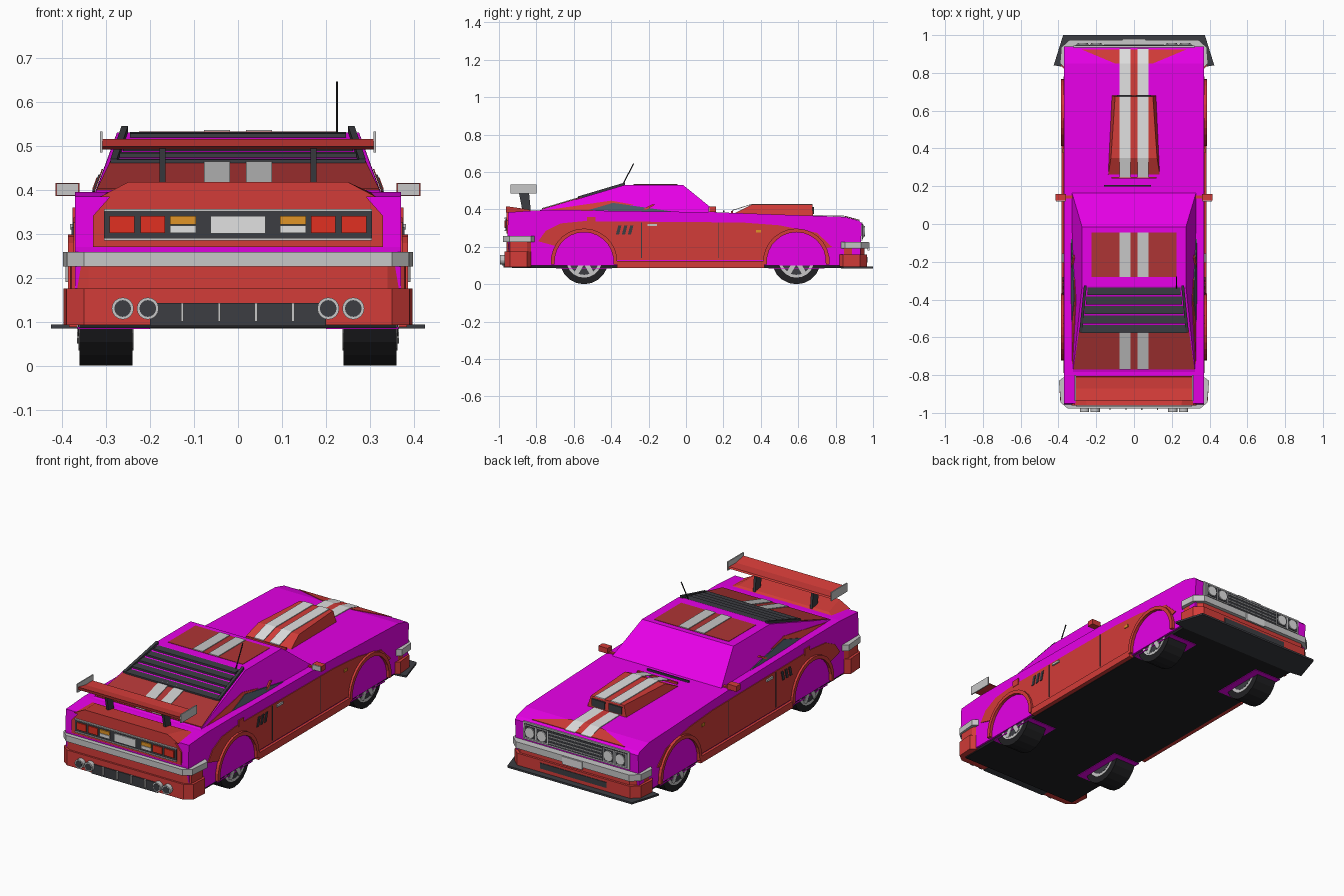
import bpy, bmesh
from math import sin, cos, radians
from mathutils import Vector, Matrix

if "Cube" in bpy.data.objects:
    bpy.data.objects.remove(bpy.data.objects["Cube"])


def material(name, r, g, b):
    m = bpy.data.materials.new(name)
    m.use_nodes = True
    m.diffuse_color = (r, g, b, 1)
    m.node_tree.nodes["Principled BSDF"].inputs["Base Color"].default_value = (r, g, b, 1)
    return m


MAGENTA = material("magenta_paint", .8, 0, .8)
RED = material("red_paint", .65, .045, .04)
DARK_RED = material("dull_red_paint", .42, .035, .035)
WHITE = material("white_stripe", .75, .75, .75)
GREY = material("silver_trim", .57, .57, .57)
CHARCOAL = material("charcoal_plastic", .045, .047, .055)
BLACK = material("black_rubber", .015, .015, .017)
ORANGE = material("amber_lamp", .75, .3, .02)
LAMP = material("red_lamp", .75, .03, .015)
GLASS = material("slate_glass", .07, .1, .13)


def finish(name, bm, mat):
    bmesh.ops.recalc_face_normals(bm, faces=bm.faces)
    mesh = bpy.data.meshes.new(name)
    bm.to_mesh(mesh)
    bm.free()
    mesh.materials.append(mat)
    ob = bpy.data.objects.new(name, mesh)
    bpy.context.scene.collection.objects.link(ob)
    return ob


def loft(name, low, high, mat):
    """Closed solid between two outlines with equal point counts."""
    bm = bmesh.new()
    a = [bm.verts.new(p) for p in low]
    b = [bm.verts.new(p) for p in high]
    bm.faces.new(a)
    bm.faces.new(b)
    n = len(a)
    for i in range(n):
        j = (i + 1) % n
        bm.faces.new((a[i], a[j], b[j], b[i]))
    return finish(name, bm, mat)


def across(name, yz, x0, x1, mat):
    return loft(name, [(x0, y, z) for y, z in yz], [(x1, y, z) for y, z in yz], mat)


def both(name, yz, x0, x1, mat):
    for s, tag in ((1, "left"), (-1, "right")):
        across(f"{name}_{tag}", yz, s * x0, s * x1, mat)


def flat(name, half, z0, z1, mat):
    """Horizontal slab from the +x half of its outline."""
    xy = half + [(-x, y) for x, y in reversed(half)]
    return loft(name, [(x, y, z0) for x, y in xy], [(x, y, z1) for x, y in xy], mat)


def box(name, x0, x1, y0, y1, z0, z1, mat):
    return across(name, [(y0, z0), (y1, z0), (y1, z1), (y0, z1)], x0, x1, mat)


def boxes(name, x0, x1, y0, y1, z0, z1, mat):
    both(name, [(y0, z0), (y1, z0), (y1, z1), (y0, z1)], x0, x1, mat)


def skin(name, line, x0, x1, mat, t=.004):
    """Thin strip lying on a side-view line."""
    across(name, line + [(y, z + t) for y, z in reversed(line)], x0, x1, mat)


def cyl(name, centre, axis, r, depth, mat, sides=16):
    bm = bmesh.new()
    turn = Vector((0, 0, 1)).rotation_difference(Vector(axis)).to_matrix().to_4x4()
    bmesh.ops.create_cone(bm, cap_ends=True, segments=sides, radius1=r, radius2=r,
                          depth=depth, matrix=Matrix.Translation(centre) @ turn)
    return finish(name, bm, mat)


def arc(y, z, r, a0, a1, n=14):
    return [(y + r * cos(radians(a0 + (a1 - a0) * i / n)),
             z + r * sin(radians(a0 + (a1 - a0) * i / n))) for i in range(n + 1)]


# Body shell and floor
across("body", [(-.94, .1), (.93, .1), (.94, .325), (.925, .34), (.85, .36), (.15, .385),
                (-.6, .395), (-.8, .395), (-.95, .385), (-.955, .27)], -.37, .37, MAGENTA)
box("floor", -.36, .36, -.93, .93, .086, .1, BLACK)

# Cabin
loft("cabin", [(-.33, .17, .38), (.33, .17, .38), (.325, -.8, .39), (-.325, -.8, .39)],
     [(-.275, -.015, .53), (.275, -.015, .53), (.275, -.33, .53), (-.275, -.33, .53)], MAGENTA)
for s, tag in ((1, "left"), (-1, "right")):
    def wall(y, z):
        return (s * (.331 - .055 * (z - .38) / .15), y, z)
    for name, pts, mat, t in (
            ("sail_panel", [(-.74, .397), (-.4, .447), (-.28, .425), (-.5, .395)], RED, .003),
            ("quarter_window", [(-.52, .397), (-.39, .435), (-.08, .39), (-.3, .388)], GLASS, .006),
            ("window_divider", [(-.23, .4), (-.18, .428), (-.165, .425), (-.21, .4)], RED, .008)):
        p = [wall(y, z) for y, z in pts]
        loft(f"{name}_{tag}", p, [(x + s * t, y, z) for x, y, z in p], mat)

# Roof and rear deck paint
box("roof_panel", -.225, .225, -.28, -.045, .529, .532, DARK_RED)
REAR = lambda y: .53 + (y + .33) * .298
loft("rear_deck_panel", [(x, y, REAR(y)) for x, y in ((-.29, -.56), (.29, -.56), (.32, -.77), (-.32, -.77))],
     [(x, y, REAR(y) + .004) for x, y in ((-.29, -.56), (.29, -.56), (.32, -.77), (-.32, -.77))], DARK_RED)
for x0, x1 in ((.018, .077), (-.077, -.018)):
    skin("roof_stripe", [(-.28, .532), (-.045, .532)], x0, x1, GREY)
    skin("deck_stripe", [(-.77, REAR(-.77) + .004), (-.56, REAR(-.56) + .004)], x0, x1, GREY)
    skin("hood_stripe", [(.68, .366), (.85, .362), (.93, .34)], x0, x1, WHITE)
    skin("scoop_stripe", [(.245, .392), (.35, .425), (.675, .425)], x0, x1, WHITE)

# Rear window louvres
for i in range(5):
    y = -.335 - i * .05
    w = .245 + i * .008
    across("louvre_slat", [(y, REAR(y) + .002), (y - .042, REAR(y - .042) + .012),
                           (y - .042, REAR(y - .042) + .002), (y - .03, REAR(y - .03))], -w, w, CHARCOAL)
for s in (1, -1):
    ends = [(s * .25, -.325), (s * .265, -.325), (s * .29, -.575), (s * .275, -.575)]
    loft("louvre_rail", [(x, y, REAR(y)) for x, y in ends],
         [(x, y, REAR(y) + .013) for x, y in ends], CHARCOAL)

# Hood scoop, nose paint and wipers
loft("hood_scoop", [(-.14, .24, .37), (.14, .24, .37), (.118, .68, .36), (-.118, .68, .36)],
     [(-.122, .35, .425), (.122, .35, .425), (.1, .675, .425), (-.1, .675, .425)], RED)
box("scoop_back", -.12, .12, .24, .25, .37, .392, RED)
boxes("scoop_mouth", .012, .09, .67, .684, .375, .414, CHARCOAL)
nose = [(-.1, .85, .361), (.1, .85, .361), (.28, .925, .341), (-.28, .925, .341)]
loft("nose_panel", nose, [(x, y, z + .003) for x, y, z in nose], RED)
skin("centre_stripe", [(.68, .366), (.85, .362), (.925, .341)], -.018, .018, RED)
box("wiper", -.16, .09, .198, .206, .385, .395, CHARCOAL)

# Side paint, arch flares, skirts and small side fittings
RY, FY, AZ = -.545, .59, .12
band = [(-.79, .23), (-.75, .285), (-.67, .325), (-.55, .337), (.3, .33), (.5, .315), (.7, .275), (.78, .2)]
band += arc(FY, AZ, .16, 25, 176) + [(.4, .13), (-.37, .13)] + arc(RY, AZ, .16, 4, 150)
both("side_panel", band, .368, .374, RED)
for tag, y in (("rear", RY), ("front", FY)):
    both(tag + "_arch_flare", arc(y, AZ, .178, -5, 185) + arc(y, AZ, .158, 185, -5), .365, .386, RED)
boxes("side_skirt", .36, .384, -.37, .42, .088, .125, RED)
for i in range(3):
    y = -.375 + i * .032
    both("side_vent", [(y, .265), (y + .017, .265), (y + .03, .315), (y + .013, .315)], .37, .378, CHARCOAL)
boxes("door_handle", .37, .382, -.205, -.155, .31, .322, GREY)
boxes("side_scoop", .365, .376, -.53, -.485, .325, .36, RED)
boxes("side_marker", .37, .378, .375, .4, .277, .291, ORANGE)
for y in (-.24, .17):
    boxes("door_gap", .37, .3755, y, y + .004, .14, .33, CHARCOAL)
boxes("mirror", .36, .415, .125, .16, .386, .415, RED)
boxes("mirror_glass", .362, .412, .12, .126, .387, .414, GREY)
boxes("mirror_arm", .325, .365, .135, .15, .38, .392, RED)

# Wheels
for s in (1, -1):
    for y in (RY, FY):
        cyl("tyre", (s * .3, y, .13), (1, 0, 0), .13, .12, BLACK, 20)
        cyl("rim", (s * .3, y, .13), (1, 0, 0), .095, .124, GREY, 20)
        cyl("rim_recess", (s * .3, y, .13), (1, 0, 0), .08, .126, CHARCOAL, 20)
        for k in range(6):
            d = Vector((0, cos(k * 1.0472), sin(k * 1.0472)))
            n = Vector((0, -d.z, d.y)) * .012
            c = Vector((s * .36, y, .13))
            pts = [c + n, c - n, c + d * .085 - n, c + d * .085 + n]
            loft("spoke", pts, [p + Vector((s * .006, 0, 0)) for p in pts], GREY)
        box("wheel_well", s * .2, s * .365, y - .15, y + .15, .083, .088, MAGENTA)

# Tail panel and lights
tail = [(-.33, .27), (.33, .27), (.33, .34), (.29, .385), (-.29, .385), (-.33, .34)]
loft("tail_panel", [(x, -.945, z) for x, z in tail], [(x, -.96, z) for x, z in tail], RED)
box("tail_light_panel", -.305, .305, -.964, -.95, .29, .35, CHARCOAL)
for z in (.284, .35):
    box("tail_trim", -.305, .305, -.97, -.95, z, z + .006, GREY)
boxes("outer_tail_lamp", .235, .292, -.97, -.95, .302, .34, LAMP)
boxes("inner_tail_lamp", .166, .222, -.97, -.95, .302, .34, LAMP)
boxes("turn_lamp", .095, .155, -.97, -.95, .321, .34, ORANGE)
boxes("reverse_lamp", .095, .155, -.97, -.95, .301, .319, WHITE)
box("rear_plate", -.063, .063, -.969, -.95, .3, .34, WHITE)

# Rear bumper, valance, diffuser and exhausts
flat("rear_bumper", [(.37, -.81), (.398, -.83), (.388, -.945), (.35, -.978)], .225, .258, GREY)
flat("rear_apron", [(.37, -.83), (.382, -.85), (.378, -.94), (.34, -.96)], .175, .225, RED)
flat("rear_valance", [(.37, -.83), (.396, -.85), (.39, -.94), (.35, -.97)], .092, .175, RED)
box("diffuser", -.2, .2, -.975, -.9, .09, .143, CHARCOAL)
for i in range(4):
    x = -.127 + i * .084
    box("diffuser_fin", x - .003, x + .003, -.985, -.9, .1, .143, GREY)
for x in (-.262, -.205, .205, .262):
    cyl("exhaust_pipe", (x, -.955, .13), (0, 1, 0), .025, .078, GREY)
    cyl("exhaust_bore", (x, -.955, .13), (0, 1, 0), .019, .08, CHARCOAL)

# Lip spoiler, wing and aerial
loft("lip_spoiler", [(-.31, -.82, .39), (.31, -.82, .39), (.315, -.962, .383), (-.315, -.962, .383)],
     [(-.27, -.84, .4), (.27, -.84, .4), (.25, -.962, .417), (-.25, -.962, .417)], RED)
across("wing", [(-.935, .515), (-.93, .498), (-.87, .491), (-.805, .495), (-.81, .503), (-.87, .502)],
       -.31, .31, RED)
boxes("wing_end_plate", .308, .314, -.937, -.8, .485, .532, GREY)
both("wing_support", [(-.875, .395), (-.83, .395), (-.84, .498), (-.895, .498)], .165, .178, CHARCOAL)
cyl("aerial", (.225, -.31, .587), (0, .06, .115), .003, .13, BLACK, 6)

# Grille and headlights
box("grille_surround", -.32, .32, .92, .944, .235, .33, GREY)
box("grille", -.31, .31, .92, .947, .243, .322, CHARCOAL)
for i in range(4):
    box("grille_bar", -.16, .16, .94, .951, .253 + i * .018, .257 + i * .018, GREY)
for x in (-.272, -.2, .2, .272):
    box("headlight_frame", x - .034, x + .034, .93, .95, .247, .319, GREY)
    box("headlight_bezel", x - .03, x + .03, .93, .952, .252, .314, CHARCOAL)
    cyl("headlight", (x, .945, .283), (0, 1, 0), .028, .026, WHITE)

# Front bumper, plate, valance and splitter
flat("front_bumper", [(.37, .83), (.392, .85), (.385, .935), (.34, .975)], .19, .225, GREY)
box("front_plate", -.06, .06, .97, .98, .18, .222, WHITE)
flat("front_apron", [(.365, .83), (.372, .85), (.368, .925), (.33, .955)], .155, .19, RED)
flat("front_valance", [(.37, .82), (.388, .84), (.38, .93), (.34, .967)], .095, .16, RED)
box("air_intake", -.2, .2, .95, .97, .115, .145, CHARCOAL)
flat("splitter", [(.36, .83), (.425, .84), (.375, 1)], .084, .094, CHARCOAL)
